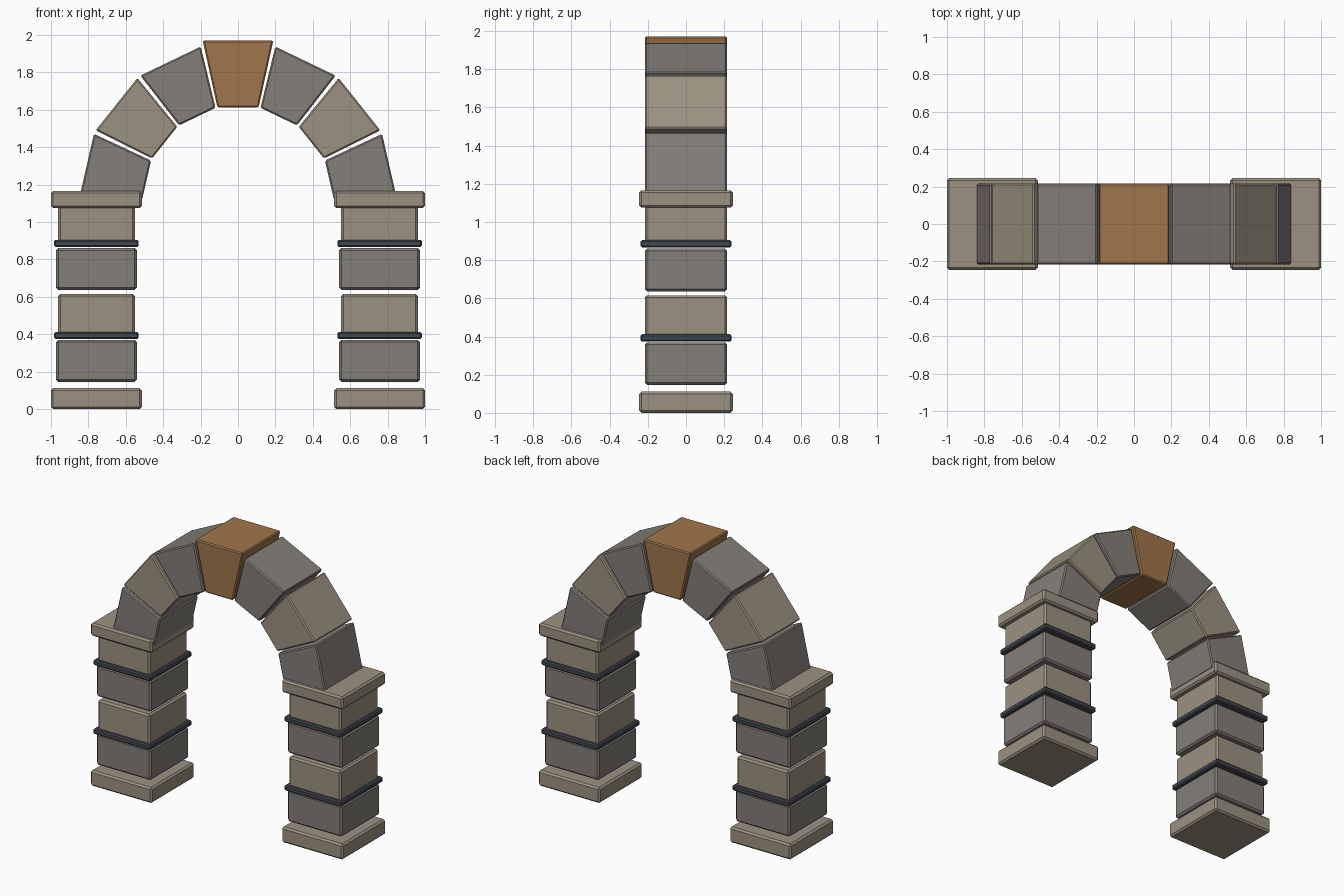
import bpy, bmesh, math
from mathutils import Vector

if "Cube" in bpy.data.objects:
    bpy.data.objects.remove(bpy.data.objects["Cube"])


def material(name, rgb):
    m = bpy.data.materials.new(name)
    m.diffuse_color = (*rgb, 1)
    m.use_nodes = True
    m.node_tree.nodes["Principled BSDF"].inputs["Base Color"].default_value = m.diffuse_color
    return m


GREY = material("grey_stone", (0.23, 0.21, 0.19))
BEIGE = material("beige_stone", (0.33, 0.29, 0.22))
IRON = material("dark_band", (0.055, 0.065, 0.08))
ORANGE = material("keystone_orange", (0.35, 0.18, 0.07))


def prism(name, outline, depth, mat, bevel):
    """Extrude an (x, z) outline along y, centred on y = 0."""
    bm = bmesh.new()
    front = [bm.verts.new((x, -depth / 2, z)) for x, z in outline]
    back = [bm.verts.new((x, depth / 2, z)) for x, z in outline]
    bm.faces.new(front)
    bm.faces.new(back[::-1])
    n = len(outline)
    for i in range(n):
        j = (i + 1) % n
        bm.faces.new((front[j], front[i], back[i], back[j]))
    bmesh.ops.recalc_face_normals(bm, faces=bm.faces)
    mesh = bpy.data.meshes.new(name)
    bm.to_mesh(mesh)
    bm.free()
    mesh.materials.append(mat)
    ob = bpy.data.objects.new(name, mesh)
    bpy.context.collection.objects.link(ob)
    mod = ob.modifiers.new("Chamfer", "BEVEL")
    mod.width = bevel
    mod.segments = 1
    return ob


def box(name, cx, width, depth, z0, z1, mat, bevel):
    a, b = cx - width / 2, cx + width / 2
    return prism(name, [(a, z0), (b, z0), (b, z1), (a, z1)], depth, mat, bevel)


def wedge(name, a0, a1, r_in, r_out, mat):
    """Flat-sided arch stone between two angles measured from vertical."""
    pts = [(r_in, a0), (r_out, a0), (r_out, a1), (r_in, a1)]
    outline = [(r * math.sin(a), ARCH_Z + r * math.cos(a)) for r, a in pts]
    return prism(name, outline, 0.432, mat, 0.008)


# Pillars: plinth, four stacked blocks, two bands, cap
for side, s in (("left", -1), ("right", 1)):
    cx = s * 0.757
    box(f"{side}_plinth", cx, 0.486, 0.49, 0, 0.112, BEIGE, 0.012)
    for i in range(4):
        z = 0.146 + i * 0.2455
        box(f"{side}_block_{i + 1}", cx, 0.41 if i % 2 else 0.432, 0.432,
            z, z + 0.224, BEIGE if i % 2 else GREY, 0.012)
    for i, z in enumerate((0.393, 0.886)):
        box(f"{side}_band_{i + 1}", cx, 0.452, 0.478, z - 0.019, z + 0.019, IRON, 0.008)
    box(f"{side}_cap", cx, 0.486, 0.49, 1.075, 1.166, BEIGE, 0.012)

# Arch: three stones each side with a taller keystone on top
ARCH_Z = 1.112
STEP = math.pi / 7
GAP = math.radians(0.7)
for i in range(-3, 4):
    if i == 0:
        half = math.radians(12.4)
        wedge("keystone", -half, half, 0.512, 0.88, ORANGE)
    else:
        side = "left" if i < 0 else "right"
        wedge(f"{side}_arch_stone_{abs(i)}", (i - 0.5) * STEP + GAP,
              (i + 0.5) * STEP - GAP, 0.513, 0.85, BEIGE if abs(i) == 2 else GREY)
